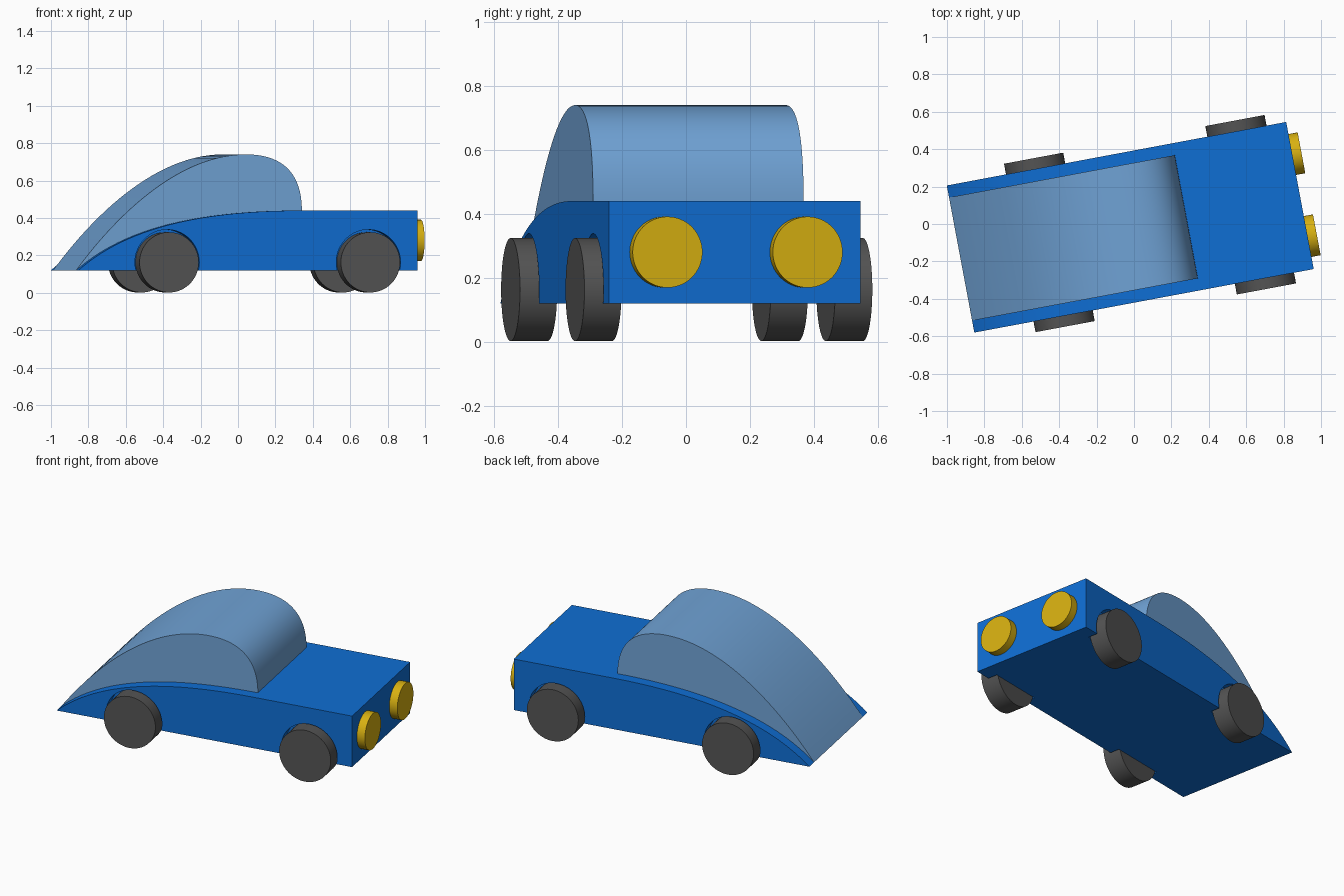
import bpy
import bmesh
import math
from mathutils import Matrix, Vector
from mathutils.geometry import interpolate_bezier

if "Cube" in bpy.data.objects:
    bpy.data.objects.remove(bpy.data.objects["Cube"], do_unlink=True)

# The car is turned a little about the vertical axis
PLACE = Matrix.Translation((-0.02, -0.0175, 0)) @ Matrix.Rotation(math.radians(10.6), 4, "Z")


def material(name, rgb):
    linear = [(c / 255 / 12.92) if c < 11 else ((c / 255 + 0.055) / 1.055) ** 2.4 for c in rgb]
    mat = bpy.data.materials.new(name)
    mat.use_nodes = True
    mat.diffuse_color = (*linear, 1)
    mat.node_tree.nodes["Principled BSDF"].inputs["Base Color"].default_value = (*linear, 1)
    return mat


blue = material("body blue", (15, 110, 212))
glass = material("cabin light blue", (112, 163, 214))
yellow = material("lamp yellow", (215, 176, 17))
grey = material("tyre grey", (84, 84, 84))


def finish(bm, name, mat):
    bmesh.ops.recalc_face_normals(bm, faces=bm.faces)
    mesh = bpy.data.meshes.new(name)
    bm.to_mesh(mesh)
    bm.free()
    mesh.materials.append(mat)
    obj = bpy.data.objects.new(name, mesh)
    bpy.context.collection.objects.link(obj)
    obj.matrix_world = PLACE
    return obj


def smooth(obj):
    bpy.ops.object.select_all(action="DESELECT")
    obj.select_set(True)
    bpy.context.view_layer.objects.active = obj
    bpy.ops.object.shade_smooth_by_angle(angle=math.radians(30))


def curve(*pts):
    """Cubic curve in the side plane, given start, two handles and end."""
    a, h1, h2, b = [Vector((x, 0, z)) for x, z in pts]
    return [(p.x, p.z) for p in interpolate_bezier(a, h1, h2, b, 28)]


def extrude_profile(name, profile, half_width, mat):
    bm = bmesh.new()
    face = bm.faces.new([bm.verts.new((x, -half_width, z)) for x, z in profile])
    new = bmesh.ops.extrude_face_region(bm, geom=[face])["geom"]
    verts = [v for v in new if isinstance(v, bmesh.types.BMVert)]
    bmesh.ops.translate(bm, verts=verts, vec=(0, 2 * half_width, 0))
    return finish(bm, name, mat)


def cylinder(name, centre, radius, depth, axis, mat):
    bm = bmesh.new()
    turn = Matrix.Rotation(math.pi / 2, 4, "X" if axis == "Y" else "Y")
    bmesh.ops.create_cone(bm, cap_ends=True, segments=64, radius1=radius, radius2=radius,
                          depth=depth, matrix=Matrix.Translation(centre) @ turn)
    return finish(bm, name, mat)


# Body: wedge tail rising to a flat bonnet
TAIL = (-0.923, 0.12)
body_profile = curve(TAIL, (-0.66, 0.35), (-0.25, 0.44), (0.30, 0.44))
body_profile += [(0.923, 0.44), (0.923, 0.12)]
body = extrude_profile("body", body_profile, 0.4, blue)

# Cabin: long sloping back and rounded windscreen, its base sunk in the body
cabin_profile = curve(TAIL, (-0.70, 0.42), (-0.36, 0.74), (0, 0.74))
cabin_profile += curve((0, 0.74), (0.2, 0.74), (0.305, 0.64), (0.305, 0.44))[1:]
cabin_profile.append((0.305, 0.40))
cabin = extrude_profile("cabin", cabin_profile, 0.335, glass)
smooth(cabin)

# Wheels, with arches cut from the body
for side, side_name in ((1, "left"), (-1, "right")):
    for x, end in ((0.655, "front"), (-0.44, "rear")):
        wheel = cylinder(f"{end}_{side_name}_wheel", (x, side * 0.399, 0.163), 0.161, 0.118, "Y", grey)
        smooth(wheel)
        cutter = cylinder("arch_cutter", (x, side * 0.438, 0.163), 0.175, 0.2, "Y", blue)
        cutter.hide_render = True
        bpy.context.view_layer.objects.active = body
        cut = body.modifiers.new("arch", "BOOLEAN")
        cut.operation = "DIFFERENCE"
        cut.solver = "EXACT"
        cut.object = cutter
        bpy.ops.object.modifier_apply(modifier=cut.name)
        bpy.data.objects.remove(cutter, do_unlink=True)
smooth(body)

# Headlamps
for side, side_name in ((1, "left"), (-1, "right")):
    lamp = cylinder(f"{side_name}_headlamp", (0.938, side * 0.223, 0.28), 0.111, 0.07, "X", yellow)
    smooth(lamp)
